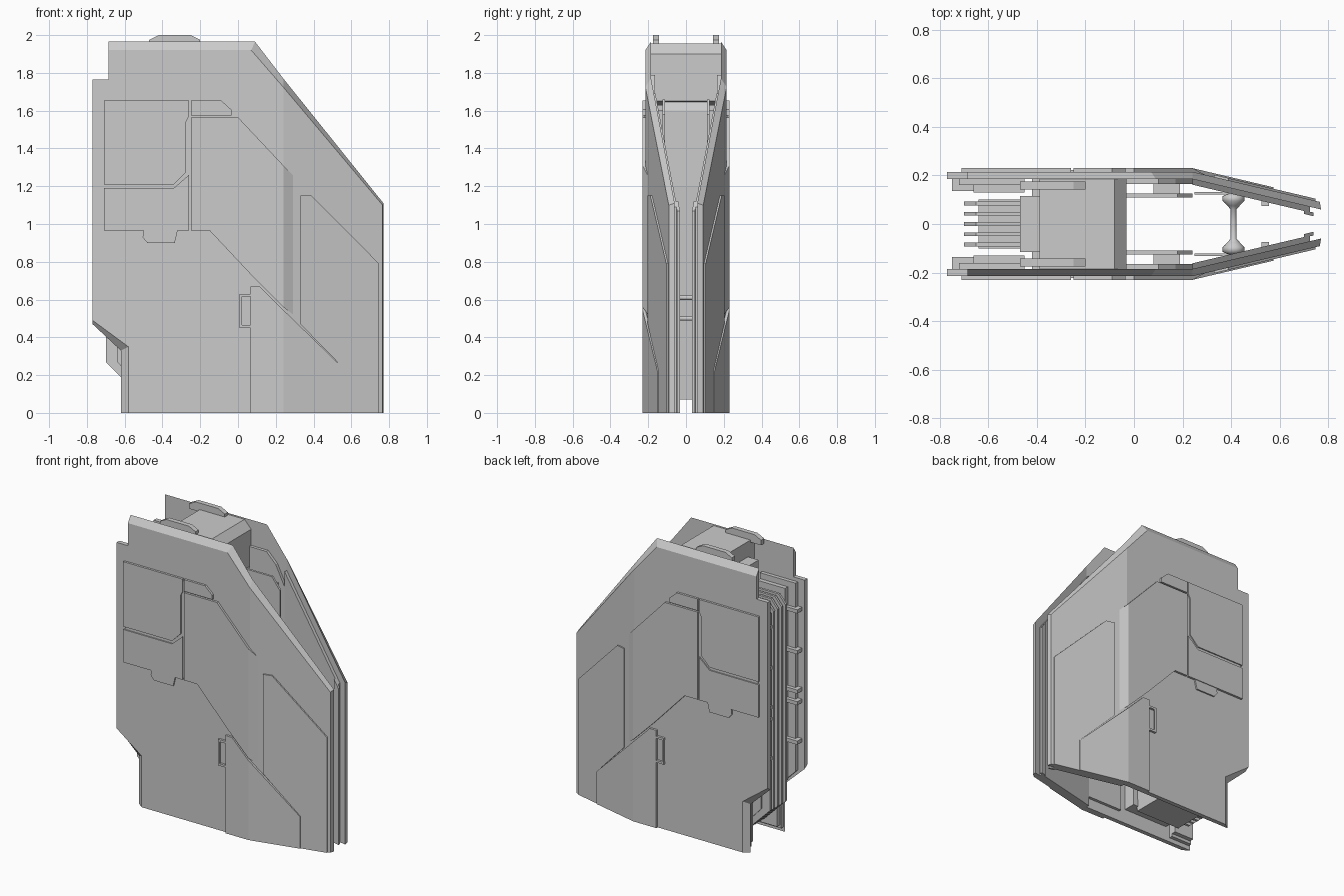
import bpy, bmesh, math
from mathutils import Matrix

BEND_X, SLOPE = 0.24, 0.236


def finish(name, bm, mirror):
    bmesh.ops.recalc_face_normals(bm, faces=bm.faces)
    me = bpy.data.meshes.new(name)
    bm.to_mesh(me)
    bm.free()
    ob = bpy.data.objects.new(name, me)
    bpy.context.collection.objects.link(ob)
    if mirror:
        m = ob.modifiers.new("mirror", 'MIRROR')
        m.use_axis = (False, True, False)
        m.use_mirror_merge = False
    return ob


def prism(name, pts, y0, y1, outer=None, bend=False, mirror=True):
    """Extrude an x-z outline from y0 to y1 (outer = optional chamfered outline at y1),
    then fold everything beyond BEND_X inwards."""
    bm = bmesh.new()
    a = [bm.verts.new((x, y0, z)) for x, z in pts]
    b = [bm.verts.new((x, y1, z)) for x, z in (outer or pts)]
    bm.faces.new(a)
    bm.faces.new(b)
    n = len(a)
    for i in range(n):
        j = (i + 1) % n
        bm.faces.new((a[i], a[j], b[j], b[i]))
    if bend:
        bmesh.ops.bisect_plane(bm, geom=bm.verts[:] + bm.edges[:] + bm.faces[:], dist=1e-5,
                               plane_co=(BEND_X, 0, 0), plane_no=(1, 0, 0))
        for v in bm.verts:
            v.co.y -= max(0, v.co.x - BEND_X) * SLOPE
    return finish(name, bm, mirror)


def box(name, x0, x1, y0, y1, z0, z1, mirror=True):
    return prism(name, [(x0, z0), (x1, z0), (x1, z1), (x0, z1)], y0, y1, mirror=mirror)


# Main side plates with chamfered rims, folded inwards towards the nose
prism("side_plate",
      [(-.62, 0), (.77, 0), (.77, 1.11), (.24, 1.77), (.09, 1.965), (-.685, 1.965),
       (-.685, 1.765), (-.77, 1.765), (-.77, .47), (-.62, .33)], .185, .215,
      [(-.58, 0), (.765, 0), (.765, 1.10), (.235, 1.73), (.07, 1.92), (-.685, 1.92),
       (-.685, 1.765), (-.77, 1.765), (-.77, .49), (-.58, .35)], bend=True)

# Inner liner behind the nose of each plate
prism("nose_liner", [(.24, 0), (.725, 0), (.725, 1.09), (.24, 1.69)], .162, .186, bend=True)
prism("nose_rib", [(.70, 0), (.74, 0), (.74, 1.07), (.70, 1.12)], .15, .165, bend=True)

# Raised outer armour: two hatches and the diagonal band
prism("upper_hatch", [(-.71, 1.21), (-.34, 1.21), (-.275, 1.275), (-.275, 1.54), (-.26, 1.57),
                      (-.26, 1.655), (-.71, 1.655)], .21, .23)
prism("lower_hatch", [(-.71, .965), (-.26, .965), (-.26, 1.26), (-.34, 1.19), (-.71, 1.19)],
      .21, .23)
prism("hatch_backing", [(-.70, .975), (-.25, .975), (-.25, 1.64), (-.70, 1.64)], .21, .222)
prism("top_strip", [(-.25, 1.575), (-.035, 1.575), (-.035, 1.605), (-.09, 1.655), (-.25, 1.655)],
      .21, .23)
prism("diagonal_band", [(-.25, .965), (-.15, .965), (.08, .72), (.24, .56), (.24, 1.31),
                        (0, 1.565), (-.25, 1.565)], .21, .23)

# Return flange where the band drops to the nose
bm = bmesh.new()
q = [bm.verts.new(c) for c in [(.24, -.23, .56), (.32, -.188, .50), (.32, -.188, 1.23),
                               (.24, -.23, 1.31), (.24, -.20, .56), (.24, -.20, 1.31)]]
for f in [(0, 1, 2, 3), (0, 4, 1), (3, 2, 5), (1, 4, 5, 2), (0, 3, 5, 4)]:
    bm.faces.new([q[i] for i in f])
finish("band_flange", bm, True)

# Nose skin panel and lower corner panel
prism("nose_panel", [(.33, .47), (.575, .22), (.575, 0), (.747, 0), (.747, .79), (.39, 1.15),
                     (.33, 1.15)], .21, .224, bend=True)
prism("corner_panel", [(.065, 0), (.575, 0), (.575, .22), (.24, .545), (.115, .67),
                       (.065, .67)], .21, .23, bend=True)

# Catch tabs, roof skids
prism("hatch_tab", [(-.50, .965), (-.505, .93), (-.48, .90), (-.335, .90), (-.32, .965)],
      .20, .225)
prism("roof_skid", [(-.47, 1.94), (-.20, 1.94), (-.20, 1.975), (-.25, 2.0), (-.42, 2.0),
                    (-.47, 1.975)], .142, .175)

# Door handle: a grip and two stubs
box("handle_grip", .008, .022, .222, .23, .45, .63)
for z in (.45, .615):
    box("handle_stub", .008, .066, .205, .23, z, z + .015)

# Central body: roof block, stepped nose wall
prism("roof_block", [(-.39, 1.62), (-.03, 1.65), (-.03, 1.90), (-.08, 1.955), (-.39, 1.955)],
      -.187, .187, mirror=False)
prism("core", [(-.46, .07), (-.12, .07), (-.05, 1.2), (-.05, 1.6), (-.08, 1.66), (-.46, 1.66)],
      -.11, .11, mirror=False)
box("rear_block", -.47, -.39, -.115, .115, .25, 1.85, mirror=False)
box("core_side", -.42, -.08, .10, .187, .10, 1.63)

# Inner cheek panels behind the nose opening
prism("cheek_panel", [(-.03, .07), (.24, .07), (.24, 1.58), (.17, 1.72), (.10, 1.79), (-.03, 1.79)],
      .165, .187)
prism("cheek_pad", [(-.03, 1.1), (.24, 1.25), (.24, 1.58), (.18, 1.66), (-.03, 1.66)], .11, .125)
box("cheek_spacer", .08, .19, .12, .17, 1.25, 1.6)

# Cooling fins at the rear end
fin = [(-.47, .10), (-.53, .10), (-.70, .27), (-.70, 1.62), (-.65, 1.68), (-.47, 1.68)]
for i in range(-2, 3):
    prism("cooling_fin", fin, i * .042 - .008, i * .042 + .008, mirror=False)
prism("fin_bed", [(-.46, .12), (-.50, .12), (-.64, .27), (-.64, 1.60), (-.46, 1.60)],
      -.10, .10, mirror=False)

# Stepped rear posts and the small brackets on them
prism("rear_post", [(-.45, .05), (-.60, .05), (-.60, .32), (-.66, .38), (-.66, 1.70), (-.45, 1.70)],
      .13, .165)
prism("rear_post_outer", [(-.45, .03), (-.61, .03), (-.61, .34), (-.72, .45), (-.72, 1.74),
                          (-.45, 1.74)], .16, .187)
for z in (.65, .92, 1.0, 1.27, 1.55):
    box("rear_bracket", -.75, -.64, .135, .19, z, z + .025)


# Rollers across the nose opening, with flared ends
def turned(name, x, z, profile, seg=16):
    bm = bmesh.new()
    rings = [[bm.verts.new((x + r * math.cos(2 * math.pi * k / seg), y,
                            z + r * math.sin(2 * math.pi * k / seg))) for k in range(seg)]
             for y, r in profile]
    for a, b in zip(rings, rings[1:]):
        for k in range(seg):
            m = (k + 1) % seg
            bm.faces.new((a[k], a[m], b[m], b[k]))
    bm.faces.new(rings[0])
    bm.faces.new(rings[-1])
    for f in bm.faces:
        f.smooth = len(f.verts) == 4
    finish(name, bm, False)


half = [(.007, .012), (.06, .012), (.075, .025), (.095, .045), (.115, .045), (.125, .02)]
prof = [(-y, r) for y, r in reversed(half)] + half
for z in (.50, .61):
    turned("roller", .41, z, prof)
box("roller_arm", .25, .41, .122, .132, .52, .59)
box("nose_stud", .525, .555, .075, .10, .52, .56)
